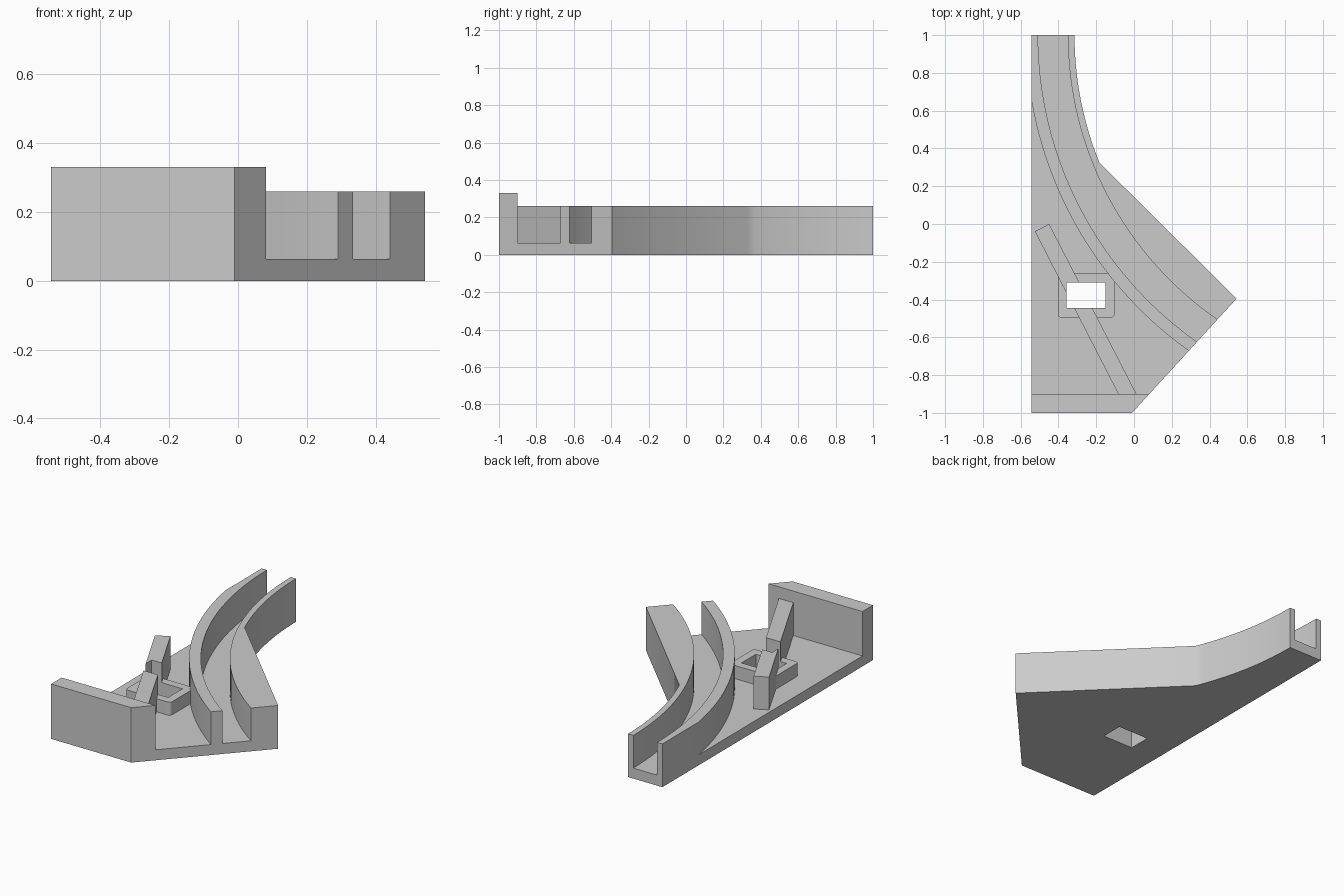
import bpy, bmesh, math
from mathutils import Vector

if "Cube" in bpy.data.objects:
    bpy.data.objects.remove(bpy.data.objects["Cube"])

LEFT, FLOOR, RIM, WALL = -0.543, 0.063, 0.26, 0.33
CX, CY = 1.48, 1.0                                   # centre of the curved track
CORNER, TIP = Vector((-0.01, -1)), Vector((0.543, -0.395))

grey = bpy.data.materials.new("plain grey")
grey.diffuse_color = (0.6, 0.6, 0.6, 1)
grey.use_nodes = True
grey.node_tree.nodes["Principled BSDF"].inputs["Base Color"].default_value = grey.diffuse_color


def prism(name, pts, z0, z1):
    """Extrude a flat outline between two heights."""
    bm = bmesh.new()
    face = bm.faces.new([bm.verts.new((p[0], p[1], z0)) for p in pts])
    top = bmesh.ops.extrude_face_region(bm, geom=[face])["geom"]
    bmesh.ops.translate(bm, vec=(0, 0, z1 - z0),
                        verts=[v for v in top if isinstance(v, bmesh.types.BMVert)])
    # keep the starting cap so the solid is closed
    if not any(all(abs(v.co.z - z0) < 1e-6 for v in f.verts) for f in bm.faces):
        bm.faces.new([v for v in bm.verts if abs(v.co.z - z0) < 1e-6])
    bmesh.ops.recalc_face_normals(bm, faces=bm.faces)
    me = bpy.data.meshes.new(name)
    bm.to_mesh(me)
    bm.free()
    me.materials.append(grey)
    ob = bpy.data.objects.new(name, me)
    bpy.context.collection.objects.link(ob)
    return ob


def end_angle(r):
    """Angle at which a track arc meets the slanted end edge."""
    d = (TIP - CORNER).normalized()
    f = CORNER - Vector((CX, CY))
    b = f.dot(d)
    p = f + d * (-b - math.sqrt(b * b - f.dot(f) + r * r))
    return math.atan2(-p.y, -p.x)


def arc(r, a0, a1, n=32):
    return [(CX - r * math.cos(a), CY - r * math.sin(a))
            for a in (a0 + (a1 - a0) * i / n for i in range(n + 1))]


def combine(target, other, mode):
    m = target.modifiers.new("combine", "BOOLEAN")
    m.operation, m.solver, m.object = mode, "EXACT", other
    bpy.context.view_layer.objects.active = target
    bpy.ops.object.modifier_apply(modifier=m.name)
    bpy.data.objects.remove(other)


# Base plate with a curved neck
rim_arc = arc(1.795, 0, math.asin(0.675 / 1.795), 14)
base = prism("track_base", [(LEFT, 1)] + rim_arc + [TIP, CORNER, (LEFT, -1)], 0, FLOOR)

# Right track wall, filling out to the slanted side
right_wall = prism("right_track_wall",
                   rim_arc + [TIP] + arc(1.83, end_angle(1.83), 0), 0, RIM)

# Left track wall, trimmed by the straight left side
start = math.acos((CX - LEFT) / 2.052)
outer = arc(2.052, start, end_angle(2.052))
outer[0] = (LEFT, outer[0][1])
left_wall = prism("left_track_wall",
                  arc(1.988, end_angle(1.988), 0) + [(LEFT, 1)] + outer, 0, RIM)

# Tall front wall
front_wall = prism("front_wall", [(LEFT, -1), CORNER, (0.0814, -0.9), (LEFT, -0.9)], 0, WALL)

# Rounded collar around the opening
x0, x1, y0, y1, r = -0.403, -0.103, -0.496, -0.262, 0.02
collar_pts = []
for i, (cx, cy) in enumerate([(x1 - r, y1 - r), (x0 + r, y1 - r), (x0 + r, y0 + r), (x1 - r, y0 + r)]):
    for k in range(6):
        a = math.pi / 2 * (i + k / 5)
        collar_pts.append((cx + r * math.cos(a), cy + r * math.sin(a)))
collar = prism("collar", collar_pts, 0.03, 0.142)

# Diagonal bar running into the front wall
a, b = Vector((-0.525, -0.039)), Vector((-0.449, 0))
run = Vector((b.y - a.y, a.x - b.x)).normalized()
bar = prism("diagonal_bar", [a, b, b + run * 1.04, a + run * 1.0], 0.03, RIM)

for part in (right_wall, left_wall, front_wall, collar, bar):
    combine(base, part, "UNION")

# Rectangular opening through bar, collar and base
hole = prism("hole_cutter", [(-0.357, -0.446), (-0.152, -0.446), (-0.152, -0.31), (-0.357, -0.31)], -0.1, 0.5)
hole.hide_render = True
combine(base, hole, "DIFFERENCE")

# Tidy coplanar seams, then smooth the curves only
bm = bmesh.new()
bm.from_mesh(base.data)
bmesh.ops.remove_doubles(bm, verts=bm.verts, dist=0.0002)
bmesh.ops.dissolve_limit(bm, angle_limit=math.radians(0.3), verts=bm.verts, edges=bm.edges)
bm.to_mesh(base.data)
bm.free()
bpy.ops.object.select_all(action="DESELECT")
base.select_set(True)
bpy.context.view_layer.objects.active = base
bpy.ops.object.shade_smooth_by_angle(angle=math.radians(25))
